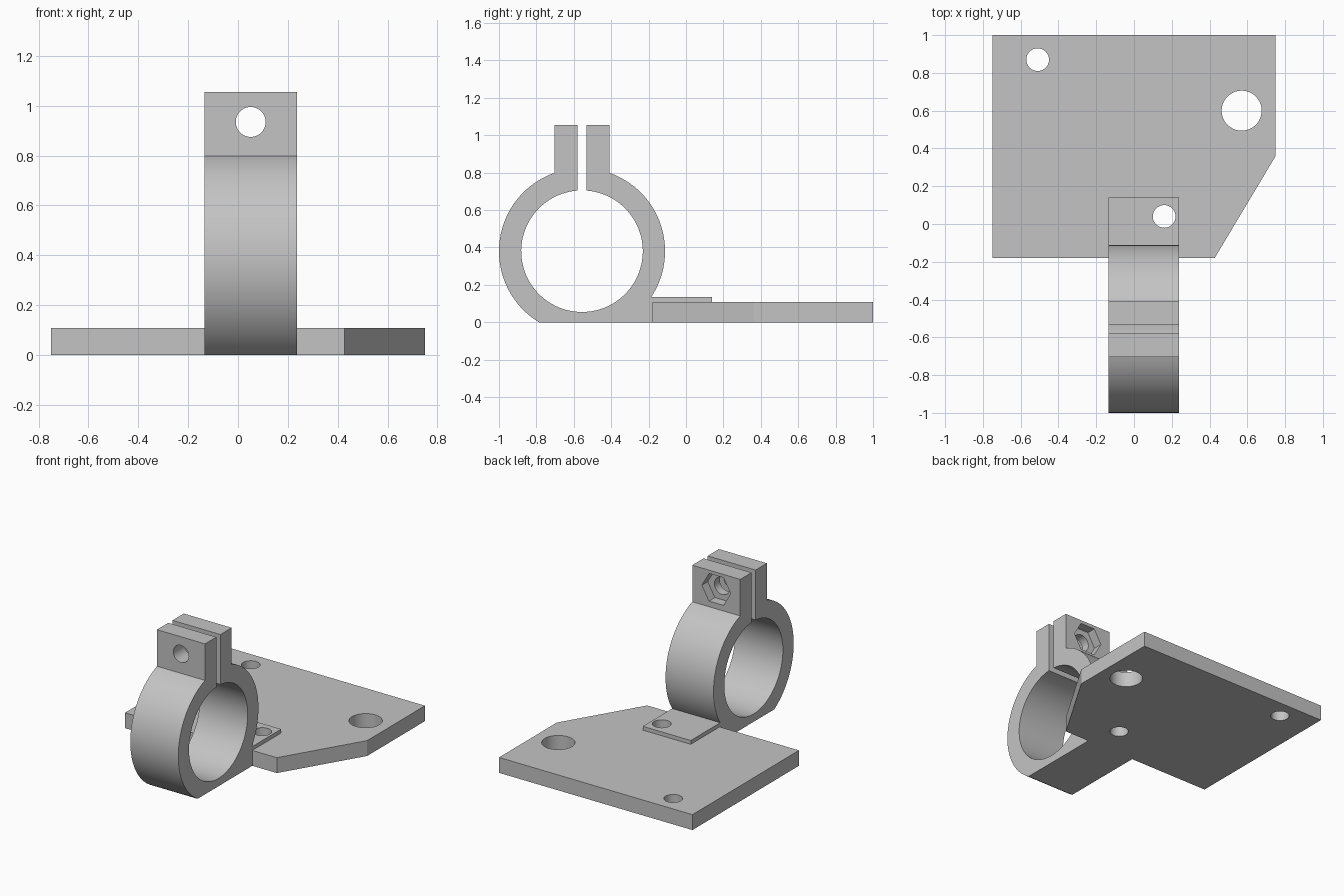
import bpy
import bmesh
from math import acos, asin, cos, pi, radians, sin
from mathutils import Matrix, Vector

cube = bpy.data.objects.get("Cube")
if cube:
    bpy.data.objects.remove(cube, do_unlink=True)

# One plain grey for the whole bracket
GREY = (0.55, 0.55, 0.55, 1.0)
grey = bpy.data.materials.new("plain grey")
grey.use_nodes = True
grey.diffuse_color = GREY
grey.node_tree.nodes["Principled BSDF"].inputs["Base Color"].default_value = GREY


def extrude(name, outline, offset):
    """Solid made by sweeping a closed outline along an offset."""
    bm = bmesh.new()
    face = bm.faces.new([bm.verts.new(p) for p in outline])
    swept = bmesh.ops.extrude_face_region(bm, geom=[face])["geom"]
    verts = [v for v in swept if isinstance(v, bmesh.types.BMVert)]
    bmesh.ops.translate(bm, verts=verts, vec=Vector(offset))
    bmesh.ops.recalc_face_normals(bm, faces=bm.faces)
    mesh = bpy.data.meshes.new(name)
    bm.to_mesh(mesh)
    bm.free()
    mesh.materials.append(grey)
    obj = bpy.data.objects.new(name, mesh)
    bpy.context.collection.objects.link(obj)
    return obj


def select(obj):
    bpy.ops.object.select_all(action="DESELECT")
    obj.select_set(True)
    bpy.context.view_layer.objects.active = obj


def bore(target, centre, radius, depth, axis="Z", sides=48):
    """Cut a round or polygonal hole centred on a point."""
    turn = Matrix.Rotation(radians(90), 4, "X") if axis == "Y" else Matrix()
    bm = bmesh.new()
    bmesh.ops.create_cone(bm, cap_ends=True, segments=sides, radius1=radius,
                          radius2=radius, depth=depth,
                          matrix=Matrix.Translation(centre) @ turn
                          @ Matrix.Rotation(radians(90), 4, "Z"))
    if sides == 6:  # corners of the nut pocket point sideways
        side = max(v.co.x for v in bm.verts) - centre[0]
        if side < radius * 0.99:
            spin = Matrix.Rotation(radians(30), 3, axis)
            bmesh.ops.rotate(bm, verts=bm.verts, cent=centre, matrix=spin)
    mesh = bpy.data.meshes.new("cutter")
    bm.to_mesh(mesh)
    bm.free()
    mesh.materials.append(grey)
    cutter = bpy.data.objects.new("cutter", mesh)
    cutter.hide_render = True
    bpy.context.collection.objects.link(cutter)
    mod = target.modifiers.new("hole", "BOOLEAN")
    mod.operation, mod.solver, mod.object = "DIFFERENCE", "EXACT", cutter
    select(target)
    bpy.ops.object.modifier_apply(modifier=mod.name)
    bpy.data.objects.remove(cutter, do_unlink=True)


# Base plate with one clipped corner
PLATE_TOP, PLATE_FRONT = 0.108, -0.18
plate = extrude("base_plate",
                [(-0.75, PLATE_FRONT, 0), (0.427, PLATE_FRONT, 0),
                 (0.75, 0.36, 0), (0.75, 1, 0), (-0.75, 1, 0)],
                (0, 0, PLATE_TOP))

# Split ring clamp: foot, ring, two ears and slit in one side profile
CY, CZ, R_OUT, R_IN = -0.556, 0.38, 0.444, 0.325
X0, X1, TAB_TOP, TAB_BACK, EAR_TOP = -0.135, 0.237, 0.135, 0.14, 1.055
EAR, SLIT = 0.148, 0.023


def arc(radius, start, end, steps):
    return [(CY + radius * cos(start + (end - start) * i / steps),
             CZ + radius * sin(start + (end - start) * i / steps))
            for i in range(steps + 1)]


ear_angle = acos(EAR / R_OUT)
slit_angle = acos(SLIT / R_IN)
profile = [(PLATE_FRONT, 0), (PLATE_FRONT, PLATE_TOP),
           (TAB_BACK, PLATE_TOP), (TAB_BACK, TAB_TOP)]
profile += arc(R_OUT, asin((TAB_TOP - CZ) / R_OUT), ear_angle, 32)
profile += [(CY + EAR, EAR_TOP), (CY + SLIT, EAR_TOP)]
profile += arc(R_IN, slit_angle, slit_angle - 2 * pi + 2 * (pi / 2 - slit_angle), 96)
profile += [(CY - SLIT, EAR_TOP), (CY - EAR, EAR_TOP)]
profile += arc(R_OUT, pi - ear_angle, pi + asin(CZ / R_OUT), 40)
clamp = extrude("ring_clamp", [(X0, y, z) for y, z in profile], (X1 - X0, 0, 0))

# Mounting holes in the plate, one shared with the clamp foot
for x, y, r in ((-0.51, 0.87, 0.06), (0.57, 0.6, 0.106), (0.16, 0.04, 0.06)):
    bore(plate, (x, y, 0.1), r, 0.6)
bore(clamp, (0.16, 0.04, 0.1), 0.06, 0.3)

# Bolt hole through both ears, with a hexagonal nut pocket at the back
BOLT_X, BOLT_Z = 0.051, 0.935
bore(clamp, (BOLT_X, CY, BOLT_Z), 0.06, 0.6, "Y")
bore(clamp, (BOLT_X, CY + EAR, BOLT_Z), 0.112, 0.13, "Y", 6)

for part in (plate, clamp):
    select(part)
    bpy.ops.object.shade_smooth_by_angle(angle=radians(30))
